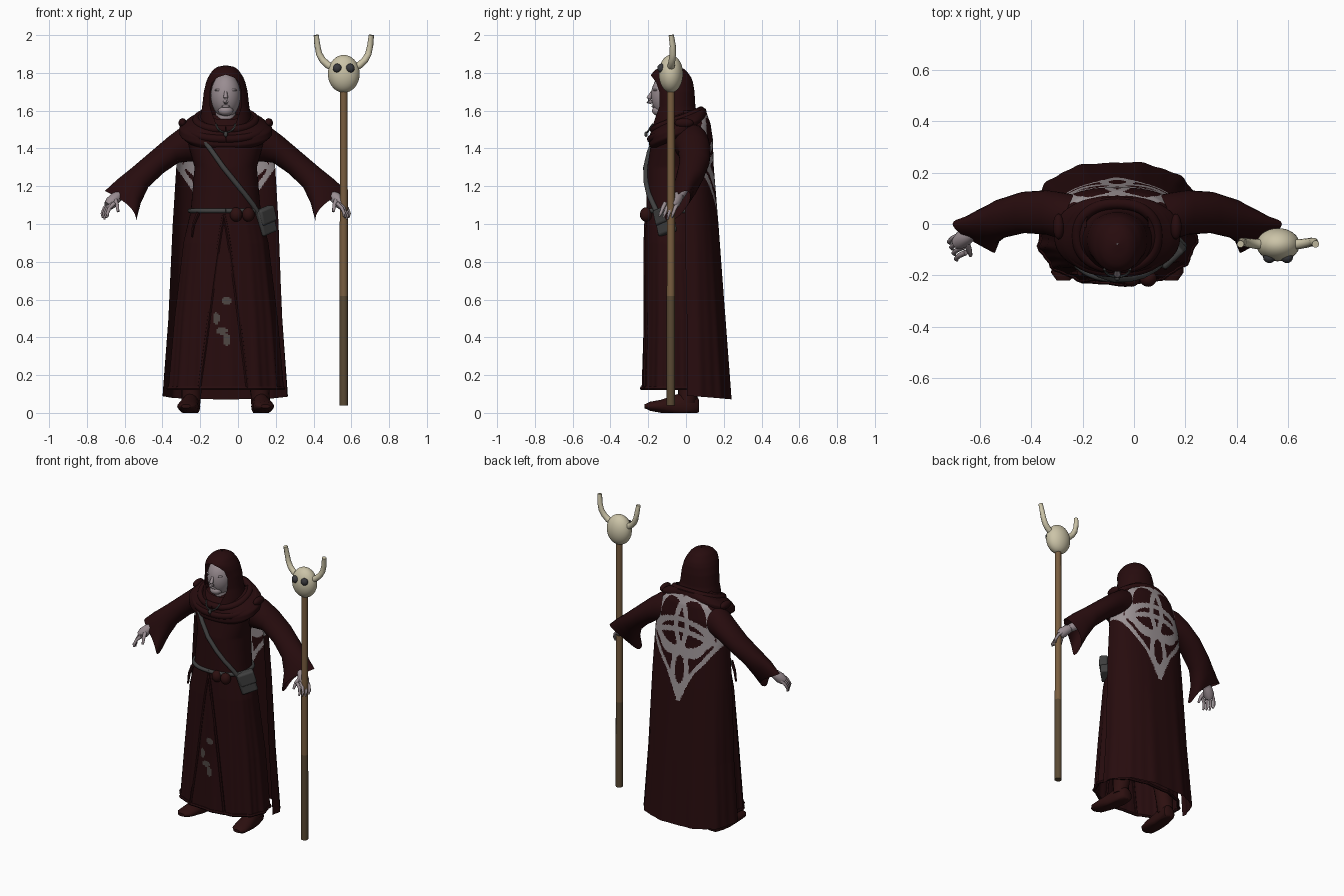
import bpy, bmesh, math
from mathutils import Vector, Matrix

if "Cube" in bpy.data.objects:
    bpy.data.objects.remove(bpy.data.objects["Cube"])

CX = -0.065  # body centre line


def mat(name, r, g, b):
    m = bpy.data.materials.new(name)
    m.diffuse_color = (r, g, b, 1)
    m.use_nodes = True
    m.node_tree.nodes["Principled BSDF"].inputs["Base Color"].default_value = m.diffuse_color
    return m


MAROON = mat("dark maroon cloth", .02, .0035, .0042)
PALE = mat("pale grey emblem", .33, .29, .30)
SKIN = mat("pale skin", .32, .265, .285)
BONE = mat("bone", .60, .55, .39)
WOOD = mat("brown wood", .19, .11, .05)
DARKWOOD = mat("dark wood", .10, .066, .033)
GREY = mat("dark grey leather", .05, .05, .05)
PATCH = mat("worn patch", .075, .06, .055)
SOCKET = mat("socket grey", .04, .04, .045)
BOOT = mat("boot maroon", .026, .005, .005)


def finish(name, bm, mats, rule=None):
    me = bpy.data.meshes.new(name)
    bm.to_mesh(me)
    bm.free()
    for m in mats:
        me.materials.append(m)
    for p in me.polygons:
        p.use_smooth = True
        if rule:
            p.material_index = rule(p.center)
    ob = bpy.data.objects.new(name, me)
    bpy.context.collection.objects.link(ob)
    return ob


def grid(name, rings, mats, closed=True, caps=False, rule=None):
    """Skin a list of point rings."""
    bm = bmesh.new()
    vs = [[bm.verts.new(p) for p in r] for r in rings]
    n = len(rings[0])
    for a, b in zip(vs, vs[1:]):
        for j in range(n if closed else n - 1):
            k = (j + 1) % n
            bm.faces.new((a[j], a[k], b[k], b[j]))
    if caps:
        bm.faces.new(vs[0])
        bm.faces.new(vs[-1])
    bmesh.ops.remove_doubles(bm, verts=bm.verts, dist=.0003)
    bmesh.ops.recalc_face_normals(bm, faces=bm.faces)
    return finish(name, bm, mats, rule)


def tube(name, pts, radii, m, n=10, rule=None, mats=None):
    pts = [Vector(p) for p in pts]
    rings = []
    for i, p in enumerate(pts):
        d = pts[min(i + 1, len(pts) - 1)] - pts[max(i - 1, 0)]
        q = d.to_track_quat('Z', 'Y')
        rings.append([p + q @ Vector((radii[i] * math.cos(2 * math.pi * j / n),
                                      radii[i] * math.sin(2 * math.pi * j / n), 0)) for j in range(n)])
    return grid(name, rings, mats or [m], True, True, rule)


def ball(name, loc, size, m, rot=0, seg=24):
    bm = bmesh.new()
    bmesh.ops.create_uvsphere(bm, u_segments=seg, v_segments=seg // 2 + 2, radius=1)
    bm.transform(Matrix.Translation(loc) @ Matrix.Rotation(rot, 4, 'Z') @ Matrix.Diagonal((*size, 1)))
    return finish(name, bm, [m])


def interp(rows, z):
    for a, b in zip(rows, rows[1:]):
        if a[0] <= z <= b[0]:
            f = (z - a[0]) / (b[0] - a[0])
            return [x + (y - x) * f for x, y in zip(a, b)]
    return list(rows[0] if z < rows[0][0] else rows[-1])


def surf(row, t, p=.88, fold=0, k=13, out=0):
    """Point on a rounded ring; t = 0 faces front. row: z, rx, front y, back y, opening, tilt."""
    z, rx, yf, yb, _, tilt = row
    s, c = math.sin(t), math.cos(t)
    f = 1 + fold * max(0, min(1, (1.15 - z))) * (math.sin(k * t + .6) + .5 * math.sin(k * 2 * t))
    sx = math.copysign(abs(s) ** p, s) * (rx * f + out)
    sy = math.copysign(abs(c) ** p, c) * ((yb - yf) / 2 * f + out)
    return Vector((CX + sx, (yf + yb) / 2 - sy, z + tilt * c))


def drape(name, rows, nz, n, mats, rule=None, **kw):
    closed = all(r[4] == 0 for r in rows)
    rings = []
    for i in range(nz + 1):
        row = interp(rows, rows[0][0] + (rows[-1][0] - rows[0][0]) * i / nz)
        o = math.radians(row[4])
        m = n if closed else n - 1
        rings.append([surf(row, o + (2 * math.pi - 2 * o) * j / m, **kw) for j in range(n)])
    return grid(name, rings, mats, closed, False, rule)


# Robe with worn patches low on the front
ROBE = [(.12, .30, -.23, .13, 0, 0), (.5, .27, -.22, .12, 0, 0), (.9, .225, -.215, .09, 0, 0),
        (1.07, .185, -.21, .08, 0, 0), (1.3, .165, -.205, .09, 0, 0), (1.43, .2, -.185, .1, 0, 0),
        (1.52, .17, -.15, .09, 0, 0), (1.58, .07, -.11, .04, 0, 0)]


def patches(c):
    for x, z, a, b in ((-.06, .595, .027, .021), (-.115, .5, .018, .03), (-.085, .435, .03, .02), (-.06, .39, .02, .033)):
        if c.y < 0 and ((c.x - x) / a) ** 2 + ((c.z - z) / b) ** 2 < 1:
            return 1
    return 0


drape("robe", ROBE, 180, 220, [MAROON, PATCH], patches, fold=.02)

# Robe opening: overlapping front edges running from belt to hem
for t1 in (-24, 20):
    pts = [surf(interp(ROBE, 1.05 - .92 * i / 12), math.radians(-2 + (t1 + 2) * (i / 12) ** .8), fold=.02)
           for i in range(13)]
    tube("robe_front_edge", pts, [.009] * 13, MAROON, 6)
tube("robe_hem", [surf(interp(ROBE, .13), 2 * math.pi * i / 80, fold=.02) for i in range(81)], [.01] * 81, MAROON, 6)

# Back cloak, open at the front, with an interlaced emblem
CLOAK = [(.09, .328, -.23, .24, 90, .018), (.5, .30, -.2, .21, 90, .01), (1.0, .28, -.16, .172, 88, 0),
         (1.3, .262, -.13, .147, 86, 0), (1.45, .24, -.12, .142, 84, 0), (1.53, .2, -.11, .13, 84, 0),
         (1.6, .12, -.1, .105, 84, 0)]
SHIELD = [(.89, .012), (.98, .05), (1.08, .1), (1.18, .18), (1.3, .265), (1.42, .245), (1.5, .2), (1.6, .1)]


def emblem(c):
    u, v = c.x - CX, c.z
    w = interp(SHIELD, v)[1]
    if c.y < -.03 or not .89 < v < 1.59 or abs(u) > w:
        return 0

    def ring(cu, cv, a, b, h=.016):
        return abs(math.hypot((u - cu) / a, (v - cv) / b) - 1) * min(a, b) < h
    return int(abs(u) > w - .034 or ring(-.075, 1.40, .115, .19) or ring(.075, 1.40, .115, .19)
               or ring(0, 1.33, .19, .1) or ring(0, 1.1, .05, .14) or abs(v - 1.36 + 1.2 * u * u) < .018)


drape("back_cloak", CLOAK, 190, 150, [MAROON, PALE], emblem, p=.82, fold=.014, k=11)

# Cowl layers over the shoulders, dipping at the front
drape("shoulder_cowl", [(1.45, .215, -.18, .10, 0, -.055), (1.475, .245, -.195, .105, 0, -.06), (1.51, .245, -.195, .11, 0, -.06),
                        (1.535, .215, -.19, .11, 0, -.055), (1.565, .165, -.165, .105, 0, -.045), (1.585, .125, -.14, .085, 0, -.03)],
      20, 64, [MAROON])
for z, rx, yf, yb, r, tilt in ((1.515, .20, -.185, .09, .022, -.065), (1.55, .155, -.17, .08, .022, -.05)):
    row = (z, rx, yf, yb, 0, tilt)
    tube("cowl_fold", [surf(row, 2 * math.pi * i / 48) for i in range(49)], [r] * 49, MAROON, 10)

# Hood
drape("hood", [(1.49, .14, -.19, .085, 14, 0), (1.56, .136, -.175, .07, 26, 0), (1.62, .125, -.165, .05, 40, 0),
               (1.70, .116, -.172, .045, 45, 0), (1.75, .104, -.185, .037, 42, 0), (1.775, .094, -.188, .028, 28, 0),
               (1.79, .085, -.185, .018, 0, 0), (1.815, .068, -.165, -.002, 0, 0), (1.832, .045, -.13, -.03, 0, 0),
               (1.84, .004, -.08, -.075, 0, 0)], 50, 61, [MAROON], p=.95)

# Head and face
ball("head", (CX, -.095, 1.68), (.08, .09, .118), SKIN)
tube("nose", [(CX, -.178, 1.70), (CX, -.197, 1.665), (CX, -.198, 1.65), (CX, -.18, 1.643)], [.008, .013, .015, .01], SKIN, 8)
ball("chin", (CX, -.145, 1.6), (.04, .035, .028), SKIN)
ball("lips", (CX, -.168, 1.623), (.022, .014, .008), SKIN)
for s in (-1, 1):
    ball("brow", (CX + s * .033, -.16, 1.709), (.026, .014, .008), SKIN)
tube("neck", [(CX, -.07, 1.45), (CX, -.08, 1.62)], [.055, .055], SKIN, 16)
tube("necklace", [(CX + .05 * math.sin(a), -.175 - .03 * math.cos(a), 1.53 - .045 * math.cos(a))
                  for a in [math.radians(d) for d in range(-90, 91, 15)]], [.005] * 13, GREY, 6)
ball("pendant", (CX, -.212, 1.475), (.011, .009, .014), GREY, seg=12)

# Sleeves, hands and boots on both sides
# sleeve ring: top (u, y, z), bottom (u, y, z), half depth
SLEEVE = [(.15, .02, 1.54, .15, .02, 1.33, .09), (.22, .03, 1.525, .20, .03, 1.33, .092), (.30, .045, 1.465, .25, .045, 1.325, .086),
          (.40, .05, 1.38, .33, .04, 1.27, .08), (.50, .03, 1.295, .41, .01, 1.195, .074),
          (.575, .01, 1.235, .45, -.03, 1.11, .066), (.64, 0, 1.175, .475, -.09, 1.015, .05)]
for side, s in (("right", -1), ("left", 1)):
    def P(u, y, z):
        return (CX + s * u, y, z)
    rings = []
    for i, (ut, yt, zt, ub, yb, zb, d) in enumerate(SLEEVE):
        top, bot = Vector(P(ut, yt, zt)), Vector(P(ub, yb, zb))
        pull = .045 if i == 6 else .012 if i == 5 else 0  # notch the cuff between its two points
        rings.append([(top + bot) / 2 + (top - bot) / 2 * math.cos(a) + Vector((-s * pull * math.sin(a) ** 2, d * math.sin(a), 0))
                      for a in [2 * math.pi * j / 28 for j in range(28)]])
    grid(side + "_sleeve", rings, [MAROON])
    tube(side + "_forearm", [P(.40, .03, 1.27), P(.50, -.01, 1.2), P(.57, -.035, 1.145)], [.042, .034, .025], SKIN, 14)
    tube(side + "_palm", [P(.55, -.03, 1.16), P(.58, -.045, 1.14), P(.605, -.062, 1.115), P(.622, -.075, 1.095)],
         [.022, .03, .034, .026], SKIN, 14)
    for i in range(4):
        y, u = -.045 - .022 * i, .628 - .009 * i
        tube(side + "_finger", [P(u - .012, y, 1.11), P(u + .014, y - .012, 1.085), P(u + .026, y - .024, 1.055),
                                P(u + .022, y - .03, 1.025 + .008 * abs(i - 1))], [.011, .010, .009, .006], SKIN, 8)
    tube(side + "_thumb", [P(.585, -.075, 1.125), P(.575, -.105, 1.1), P(.57, -.122, 1.065)], [.013, .011, .007], SKIN, 8)
    grid(side + "_boot_foot", [[P(.19 + w * math.sin(a) - .12 * (y + .05), y, max(0, .035 + h * math.cos(a)))
                               for a in [2 * math.pi * j / 20 for j in range(20)]]
                              for y, w, h in ((.07, .025, .03), (.06, .042, .05), (.0, .047, .075), (-.06, .047, .06),
                                              (-.13, .056, .035), (-.19, .05, .024), (-.22, .025, .01))], [BOOT], True, True)
    tube(side + "_boot_shaft", [P(.185, .01, .05), P(.18, .01, .14), P(.14, -.01, .5)], [.05, .054, .07], BOOT, 16)
    ball(side + "_shoulder_fold", P(.228, -.01, 1.535), (.022, .05, .025), MAROON)

# Belt, strap, satchel and pouches
tube("belt", [surf(interp(ROBE, 1.07), 2 * math.pi * i / 48, fold=.02, out=.004) for i in range(49)], [.013] * 49, GREY, 8)
path = [(1.45, -34), (1.38, -18), (1.3, -3), (1.22, 14), (1.16, 30), (1.1, 48), (1.05, 60)]
tube("shoulder_strap", [surf(interp(ROBE, z), math.radians(t), out=.008) for z, t in path], [.014] * 7, GREY, 8)
tube("belt_tail", [(-.21, -.19, 1.06), (-.235, -.19, 1.0), (-.245, -.19, .93)], [.012, .009, .006], MAROON, 6)
for x in (-.01, .055):
    ball("belt_pouch", (x, -.212, 1.05), (.033, .032, .038), BOOT)


def box(name, loc, size, rot):
    bm = bmesh.new()
    bmesh.ops.create_cube(bm, size=1)
    bm.transform(Matrix.Translation(loc) @ Matrix.Rotation(rot, 4, 'Z') @ Matrix.Rotation(-.3, 4, 'Y') @ Matrix.Diagonal((*size, 1)))
    ob = finish(name, bm, [GREY])
    b = ob.modifiers.new("round", 'BEVEL')
    b.width, b.segments = .012, 3


box("satchel", (.143, -.11, 1.015), (.105, .055, .14), .75)
box("satchel_flap", (.147, -.118, 1.045), (.108, .055, .085), .75)

# Staff with a horned skull
SX, SY = .56, -.08
tube("staff", [(SX, SY, z) for z in (.04, .3, .62, 1.2, 1.74)], [.023, .023, .022, .021, .02], None, 12,
     lambda c: 1 if c.z < .55 else 0, [WOOD, DARKWOOD])
ball("skull", (SX, SY, 1.795), (.084, .064, .1), BONE, seg=32)
for s in (-1, 1):
    ball("eye_socket", (SX + s * .034, SY - .05, 1.825), (.024, .022, .024), SOCKET, seg=16)
    tube("horn", [(SX + s * u, y, z) for u, y, z in ((.05, -.08, 1.825), (.085, -.078, 1.842), (.112, -.074, 1.868),
         (.13, -.07, 1.9), (.14, -.07, 1.945), (.146, -.078, 2.0))], [.02, .019, .018, .017, .016, .014], BONE, 12)

# Smooth shading that keeps hard ends crisp
for ob in bpy.context.scene.objects:
    ob.select_set(True)
    bpy.context.view_layer.objects.active = ob
bpy.ops.object.shade_smooth_by_angle(angle=math.radians(50))
